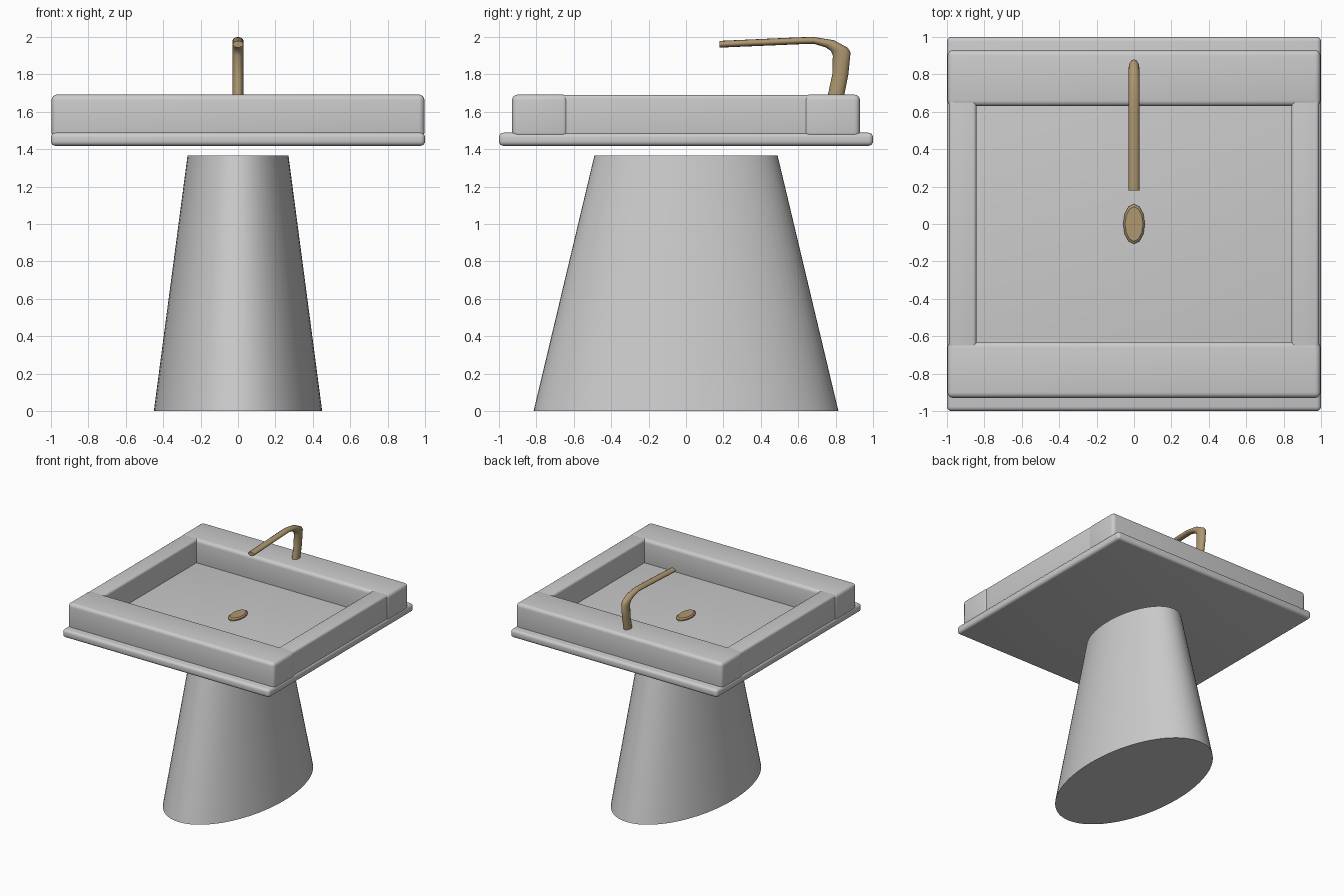
import bpy, bmesh, math
from mathutils import Vector

if "Cube" in bpy.data.objects:
    bpy.data.objects.remove(bpy.data.objects["Cube"])

brass = bpy.data.materials.new("brass")
brass.diffuse_color = (0.42, 0.31, 0.16, 1)
brass.use_nodes = True
brass.node_tree.nodes["Principled BSDF"].inputs["Base Color"].default_value = brass.diffuse_color


def finish(name, bm, mat=None, angle=50):
    bmesh.ops.recalc_face_normals(bm, faces=bm.faces)
    me = bpy.data.meshes.new(name)
    bm.to_mesh(me)
    bm.free()
    ob = bpy.data.objects.new(name, me)
    bpy.context.collection.objects.link(ob)
    if mat:
        me.materials.append(mat)
    bpy.ops.object.select_all(action='DESELECT')
    ob.select_set(True)
    bpy.context.view_layer.objects.active = ob
    bpy.ops.object.shade_smooth_by_angle(angle=math.radians(angle))
    return ob


def box(name, lo, hi, bevel):
    lo, hi = Vector(lo), Vector(hi)
    bm = bmesh.new()
    bmesh.ops.create_cube(bm, size=1)
    for v in bm.verts:
        v.co = Vector(a * b for a, b in zip(v.co, hi - lo)) + (lo + hi) / 2
    bmesh.ops.bevel(bm, geom=bm.edges[:], offset=bevel, segments=4,
                    profile=0.5, affect='EDGES')
    return finish(name, bm)


def loft(name, rings, mat=None, angle=50):
    bm = bmesh.new()
    vs = [[bm.verts.new(p) for p in r] for r in rings]
    n = len(vs[0])
    for a, b in zip(vs, vs[1:]):
        for i in range(n):
            j = (i + 1) % n
            bm.faces.new((a[i], a[j], b[j], b[i]))
    bm.faces.new(vs[0])
    bm.faces.new(vs[-1])
    return finish(name, bm, mat, angle)


def ellipse(rx, ry, z, n):
    return [(rx * math.cos(2 * math.pi * i / n), ry * math.sin(2 * math.pi * i / n), z)
            for i in range(n)]


# Pedestal: tapered elliptical column
loft("pedestal", [ellipse(0.45, 0.815, 0, 64), ellipse(0.27, 0.49, 1.365, 64)])

# Basin: floor slab and four rounded rails
box("basin_floor", (-1, -1, 1.418), (1, 1, 1.488), 0.024)
for side, s in (("front", -1), ("back", 1)):
    y = sorted((s * 0.63, s * 0.93))
    box(side + "_rail", (-0.997, y[0], 1.46), (0.997, y[1], 1.692), 0.03)
for side, s in (("left", -1), ("right", 1)):
    x = sorted((s * 0.842, s * 0.99))
    box(side + "_rail", (x[0], -0.745, 1.46), (x[1], 0.745, 1.69), 0.02)

# Drain plug: oval with a chamfered rim
loft("drain", [ellipse(0.058, 0.107, 1.475, 12), ellipse(0.058, 0.107, 1.498, 12),
               ellipse(0.048, 0.092, 1.508, 12)], brass, 30)

# Faucet: outer and inner outline points in the y-z plane
outline = [((0.84, 1.66), (0.752, 1.66)), ((0.868, 1.80), (0.782, 1.80)),
           ((0.88, 1.918), (0.785, 1.90)), ((0.865, 1.942), (0.775, 1.925)),
           ((0.79, 1.983), (0.745, 1.945)), ((0.68, 2.0), (0.685, 1.963)),
           ((0.60, 1.998), (0.602, 1.961)), ((0.18, 1.979), (0.18, 1.943))]
rings = []
for outer, inner in outline:
    o, i = Vector((0, *outer)), Vector((0, *inner))
    rings.append([(o + i) / 2 + (o - i) / 2 * math.cos(k * math.pi / 6)
                  + Vector((0.029 * math.sin(k * math.pi / 6), 0, 0)) for k in range(12)])
loft("faucet", rings, brass)
